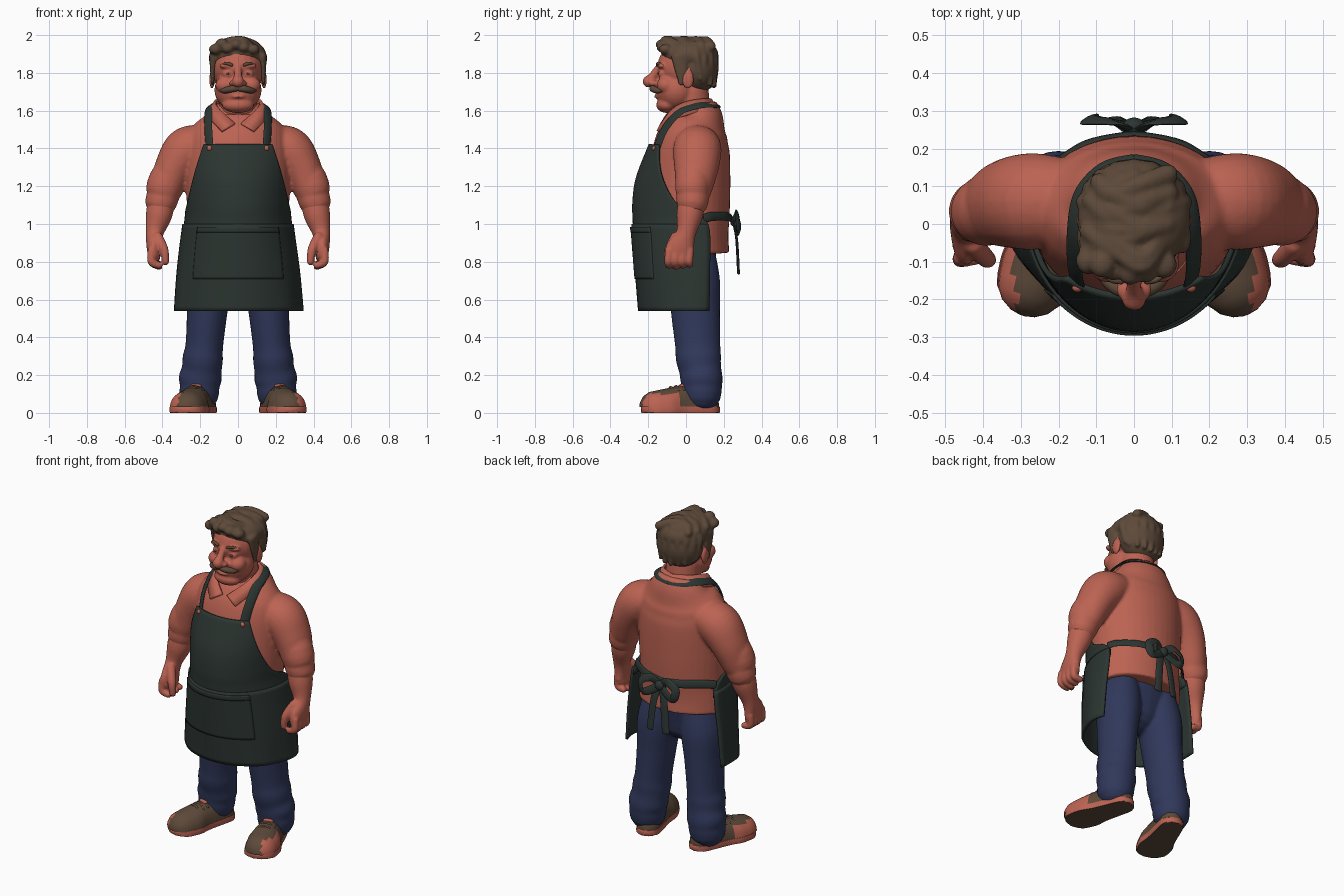
import bpy, bmesh, math, random
from mathutils import Vector

random.seed(4)
if "Cube" in bpy.data.objects:
    bpy.data.objects.remove(bpy.data.objects["Cube"])


def material(name, *rgb):
    m = bpy.data.materials.new(name)
    m.use_nodes = True
    m.diffuse_color = (*rgb, 1)
    m.node_tree.nodes["Principled BSDF"].inputs["Base Color"].default_value = (*rgb, 1)
    return m


SALMON = material("salmon", .5, .125, .085)
GREEN = material("dark green", .025, .036, .031)
BROWN = material("brown", .11, .068, .042)
NAVY = material("navy", .03, .04, .105)


def spline(pts, n=6):
    """Catmull-Rom through tuples of any length."""
    out = []
    for i in range(len(pts) - 1):
        a, b, c, d = (pts[max(0, min(len(pts) - 1, i + k))] for k in (-1, 0, 1, 2))
        for s in range(n):
            t = s / n
            out.append(tuple(.5 * (2*q + (r-p)*t + (2*p - 5*q + 4*r - w)*t*t + (3*q - p - 3*r + w)*t**3)
                             for p, q, r, w in zip(a, b, c, d)))
    return out + [tuple(pts[-1])]


def tube(bm, pts, up=(0, 1, 0), center=None, seg=24, n=6, round_end=True):
    """Loft ellipses (x, y, z, half width, half depth) along a smooth path."""
    pts = spline(pts, n)
    P = [Vector(p[:3]) for p in pts]
    frames = []
    for i, p in enumerate(P):
        t = (P[min(i + 1, len(P) - 1)] - P[max(i - 1, 0)]).normalized()
        side = t.cross(p - Vector(center) if center else Vector(up)).normalized()
        frames.append((p, t, side, side.cross(t), pts[i][3], pts[i][4]))
    if round_end:
        def cap(f, sign):
            p, t, s, u, a, b = f
            return [(p + t * sign * min(a, b) * math.sin(k), t, s, u, a * math.cos(k), b * math.cos(k))
                    for k in (.4, .8, 1.2, 1.5)]
        frames = cap(frames[0], -1)[::-1] + frames + cap(frames[-1], 1)
    rings = []
    for p, t, s, u, a, b in frames:
        angles = [2 * math.pi * k / seg for k in range(seg)]
        rings.append([bm.verts.new(p + s * a * math.cos(k) + u * b * math.sin(k)) for k in angles])
    for r, q in zip(rings, rings[1:]):
        for k in range(seg):
            bm.faces.new((r[k], r[k - 1], q[k - 1], q[k]))
    bm.faces.new(rings[0])
    bm.faces.new(rings[-1][::-1])


def ball(bm, c, r):
    made = bmesh.ops.create_uvsphere(bm, u_segments=24, v_segments=16, radius=1)["verts"]
    for v in made:
        v.co = Vector(c) + Vector(v.co[i] * r[i] for i in range(3))


def grid(bm, rows):
    vs = [[bm.verts.new(p) for p in row] for row in rows]
    for a, b in zip(vs, vs[1:]):
        for i in range(len(a) - 1):
            bm.faces.new((a[i], a[i + 1], b[i + 1], b[i]))


def finish(bm, name, *mats, mirror=False, voxel=0, smooth=4, thick=0):
    bmesh.ops.recalc_face_normals(bm, faces=bm.faces)
    me = bpy.data.meshes.new(name)
    bm.to_mesh(me)
    bm.free()
    ob = bpy.data.objects.new(name, me)
    bpy.context.collection.objects.link(ob)
    for m in mats:
        me.materials.append(m)
    bpy.ops.object.select_all(action='DESELECT')
    ob.select_set(True)
    bpy.context.view_layer.objects.active = ob
    bpy.ops.object.shade_smooth_by_angle(angle=math.radians(50))
    if mirror:
        ob.modifiers.new("mirror", 'MIRROR')
    if thick:
        s = ob.modifiers.new("thickness", 'SOLIDIFY')
        s.thickness, s.offset = thick, 0
    if voxel:
        r = ob.modifiers.new("blend", 'REMESH')
        r.mode, r.voxel_size, r.use_smooth_shade = 'VOXEL', voxel, True
        s = ob.modifiers.new("soften", 'SMOOTH')
        s.factor, s.iterations = .5, smooth


# shirt: torso, sleeves and rolled cuffs blended together
bm = bmesh.new()
tube(bm, [(0, .02, .835, .275, .21), (0, .015, .92, .272, .21), (0, .01, 1.03, .268, .22), (0, .015, 1.2, .275, .22),
          (0, .03, 1.4, .275, .203), (0, .05, 1.5, .25, .172), (0, .067, 1.57, .18, .13), (0, .06, 1.635, .128, .1)],
     seg=40, round_end=False)
for s in (1, -1):
    tube(bm, [(s*.16, .06, 1.435, .09, .11), (s*.265, .06, 1.395, .122, .128), (s*.335, .055, 1.3, .106, .118),
              (s*.378, .042, 1.19, .088, .098)])
    for x, z, r in ((.386, 1.215, .093), (.398, 1.145, .086)):
        tube(bm, [(s*(x - .008), .038, z + .022, r, r), (s*(x + .008), .034, z - .022, r, r)], n=2)
finish(bm, "shirt", SALMON, voxel=.01, smooth=3)

# collar
bm = bmesh.new()
top = [(0, .13, 1.66), (.09, .085, 1.66), (.12, 0, 1.645), (.09, -.08, 1.6), (.015, -.13, 1.53)]
low = [(0, .16, 1.61), (.12, .115, 1.605), (.165, 0, 1.575), (.14, -.09, 1.545), (.085, -.15, 1.49)]
grid(bm, [spline(top), spline(low)])
finish(bm, "collar", SALMON, mirror=True, thick=.014)

# forearms and hands
bm = bmesh.new()
tube(bm, [(.395, .035, 1.16, .07, .07), (.418, .02, 1.05, .07, .07), (.442, 0, .95, .047, .052),
          (.447, -.03, .87, .036, .077), (.442, -.035, .83, .032, .072)])
for i in range(4):
    y = -.09 + .037 * i
    tube(bm, [(.458, y, .86, .021, .021), (.457, y - .004, .8, .022, .021), (.418, y, .775 + .006 * abs(i - 1), .019, .019)],
         seg=12)
tube(bm, [(.425, -.055, .93, .028, .028), (.393, -.09, .865, .025, .025), (.383, -.095, .8, .019, .019)], seg=12)
finish(bm, "hands", SALMON, mirror=True, voxel=.007, smooth=3)

# trousers with creased ankles
bm = bmesh.new()
tube(bm, [(0, .02, .72, .17, .12), (0, .02, .84, .22, .14)])
for s in (1, -1):
    tube(bm, [(s*.135, .035, .84, .1, .12), (s*.15, .045, .7, .122, .135), (s*.163, .05, .54, .108, .13),
              (s*.178, .062, .36, .1, .12), (s*.186, .066, .29, .107, .12), (s*.192, .075, .23, .106, .112),
              (s*.2, .082, .18, .114, .112), (s*.203, .083, .14, .105, .108), (s*.205, .083, .11, .106, .106)])
finish(bm, "trousers", NAVY, voxel=.01, smooth=3)

# shoes: soles and uppers, toes turned out
SHAPE = [(-.02, .066, .13), (.05, .072, .15), (.13, .08, .145), (.2, .096, .13), (.262, .092, .118)]
ahead, out = Vector((.31, -.95, 0)), Vector((.95, .31, 0))
heel = Vector((.188, .09, 0))


def foot(d, s, z):
    return tuple(heel + ahead * d + out * s + Vector((0, 0, z)))


bm = bmesh.new()
tube(bm, [(*foot(d, 0, .017), w + .005, .078) for d, w, h in SHAPE], up=(0, 0, 1))
for v in bm.verts:
    v.co.z = max(0, min(.034, v.co.z))
bmesh.ops.remove_doubles(bm, verts=bm.verts, dist=.0005)
bmesh.ops.recalc_face_normals(bm, faces=bm.faces)
for f in bm.faces:
    f.material_index = int(f.normal.z < -.7)
finish(bm, "soles", SALMON, BROWN, mirror=True)

bm = bmesh.new()
tube(bm, [(*foot(d, 0, .03), w, h - .03) for d, w, h in SHAPE], up=(0, 0, 1))
for v in bm.verts:
    v.co.z = max(.03, v.co.z)
bmesh.ops.recalc_face_normals(bm, faces=bm.faces)
for f in bm.faces:
    c = f.calc_center_median()
    f.material_index = int(c.z < .1 and (c - heel).dot(ahead) > .16 and f.normal.dot(out) > .3)
for d, z in ((.12, .142), (.15, .138), (.18, .133)):
    tube(bm, [(*foot(d, -.045, z - .02), .007, .007), (*foot(d, 0, z + .003), .007, .007),
              (*foot(d, .045, z - .02), .007, .007)], up=(0, 0, 1), seg=8)
finish(bm, "shoe_uppers", BROWN, SALMON, mirror=True)

bm = bmesh.new()
tube(bm, [(*foot(.07, 0, .15), .035, .012), (*foot(.12, 0, .142), .03, .012)], up=(0, 0, 1))
finish(bm, "shoe_tongues", SALMON, mirror=True)

# apron: rows are height, half angle, half width, front depth
ROWS = spline([(.54, 104, .333, -.243), (.75, 104, .316, -.26), (.97, 103, .288, -.277), (1.04, 95, .279, -.28),
               (1.1, 74, .28, -.282), (1.24, 56, .285, -.264), (1.42, 37, .3, -.195)], 8)


def wrap(z, u, lift=0):
    """Point on the apron surface; u runs from -1 to 1 across it."""
    i = next((k for k in range(len(ROWS) - 2) if ROWS[k + 1][0] >= z), len(ROWS) - 2)
    a, b = ROWS[i], ROWS[i + 1]
    t = (z - a[0]) / (b[0] - a[0])
    _, ang, rx, fy = (p + (q - p) * t for p, q in zip(a, b))
    k = math.radians(ang) * u
    rx += lift + .012 * math.sin(9 * k) * max(0, .9 - z)
    return (rx * math.sin(k), .05 - (.05 - fy + lift) * math.cos(k), z)


def panel(name, z0, z1, u0, u1, lift, thick, nz=20, nu=40):
    bm = bmesh.new()
    grid(bm, [[wrap(z0 + (z1 - z0) * j / nz, u0 + (u1 - u0) * i / nu, lift) for i in range(nu + 1)]
              for j in range(nz + 1)])
    finish(bm, name, GREEN, thick=thick)


panel("apron_skirt", .54, 1, -1, 1, .004, .014)
panel("apron_bib", .96, 1.42, -1, 1, -.004, .014)
panel("apron_pocket", .71, .98, -.44, .44, .01, .012)
panel("pocket_hem", .955, .985, -.44, .44, .012, .012, 3)

# neck strap, waist tie and bow
bm = bmesh.new()
tube(bm, [(x, y, z, .027, .007) for x, y, z in
          ((.15, -.155, 1.4), (.157, -.115, 1.5), (.157, -.035, 1.592), (.14, .07, 1.628), (.08, .14, 1.63), (0, .162, 1.63))],
     center=(0, .03, 1.4), seg=12)
finish(bm, "neck_strap", GREEN, mirror=True)
bm = bmesh.new()
ties = [[(.272, .1, 1.03), (.235, .14, 1.04), (.13, .213, 1.04), (0, .24, 1.03)],
        [(.01, .25, 1.02), (.06, .27, 1.055), (.12, .275, 1.02), (.1, .28, .96), (.02, .262, 1.0)],
        [(.012, .25, 1.01), (.035, .268, .92), (.055, .278, .74)]]
for path in ties:
    tube(bm, [(*p, .024, .007) for p in path], center=(0, .05, 1.0), seg=12)
ball(bm, (0, .258, 1.015), (.03, .024, .03))
finish(bm, "waist_tie", GREEN, mirror=True)

# strap buttons
bm = bmesh.new()
ball(bm, (.15, -.169, 1.4), (.014, .012, .014))
finish(bm, "strap_buttons", SALMON, mirror=True)

# head
bm = bmesh.new()
tube(bm, [(0, .05, 1.5, .1, .09), (0, .02, 1.7, .1, .1)])
ball(bm, (0, 0, 1.83), (.135, .152, .14))
ball(bm, (0, -.05, 1.71), (.125, .112, .115))
ball(bm, (0, -.1, 1.63), (.085, .058, .042))
ball(bm, (0, -.145, 1.675), (.04, .025, .01))
tube(bm, [(0, -.145, 1.83, .018, .018), (0, -.175, 1.785, .022, .022), (0, -.197, 1.755, .033, .033)])
for s in (1, -1):
    ball(bm, (s*.07, -.105, 1.735), (.05, .05, .045))
    ball(bm, (s*.028, -.175, 1.745), (.02, .022, .016))
    ball(bm, (s*.055, -.126, 1.838), (.045, .025, .016))
    ball(bm, (s*.055, -.125, 1.795), (.028, .022, .022))
    ball(bm, (s*.138, .01, 1.765), (.014, .032, .05))
finish(bm, "head", SALMON, voxel=.008, smooth=3)

# eyes, brows and moustache
bm = bmesh.new()
ball(bm, (.055, -.147, 1.797), (.009, .006, .006))
finish(bm, "eyes", BROWN, mirror=True)
bm = bmesh.new()
tube(bm, [(.034, -.152, 1.842, .008, .008), (.06, -.147, 1.85, .009, .008), (.09, -.122, 1.84, .006, .006)], seg=12)
finish(bm, "eyebrows", BROWN, mirror=True)
bm = bmesh.new()
tube(bm, [(0, -.175, 1.722, .015, .018), (.035, -.173, 1.715, .02, .018), (.068, -.152, 1.707, .018, .016),
          (.09, -.13, 1.706, .008, .008)], up=(0, 0, 1), seg=14)
finish(bm, "moustache", BROWN, mirror=True)

# hair: cap, sideburns and tousled locks lying on the cap
bm = bmesh.new()
ball(bm, (0, .02, 1.895), (.15, .152, .09))
ball(bm, (0, .06, 1.825), (.143, .113, .135))
for s in (1, -1):
    tube(bm, [(s*.128, -.035, 1.89, .024, .045), (s*.134, -.025, 1.81, .014, .034), (s*.134, -.022, 1.74, .007, .018)])
for i in range(8):
    y, r = -.09 + .026 * i, random.uniform(.02, .032)
    bend, shift = random.uniform(-.03, .03), random.uniform(-.02, .02)
    edge = .122 - max(0, y - .02) * .4
    tube(bm, [(.075 + shift, y + .04, 1.94, r, r), (.02, y + bend, 1.995 - r, r, r), (-.06, y - bend, 1.985 - r, r, r),
              (-edge, y + .02, 1.92 + shift, .024, .024)], seg=12)
for x, z in ((-.12, 1.925), (-.085, 1.955), (-.055, 1.93), (-.01, 1.95), (.03, 1.935), (.08, 1.925)):
    ball(bm, (x, -.128 + abs(x) * .25, z), (.034, .036, .028))
for i in range(9):
    a = math.radians(20 * i + 10)
    c, s = math.cos(a), math.sin(a)
    d = random.uniform(-.012, .012)
    tube(bm, [(.09*c, .03 + .09*s, 1.945, .026, .026), (.134*c, .035 + .118*s, 1.88 + d, .022, .022),
              (.128*c, .05 + .1*s + d, 1.78 - .05 * s, .013, .013)], seg=10, center=(0, .03, 1.8))
finish(bm, "hair", BROWN, voxel=.008, smooth=3)
